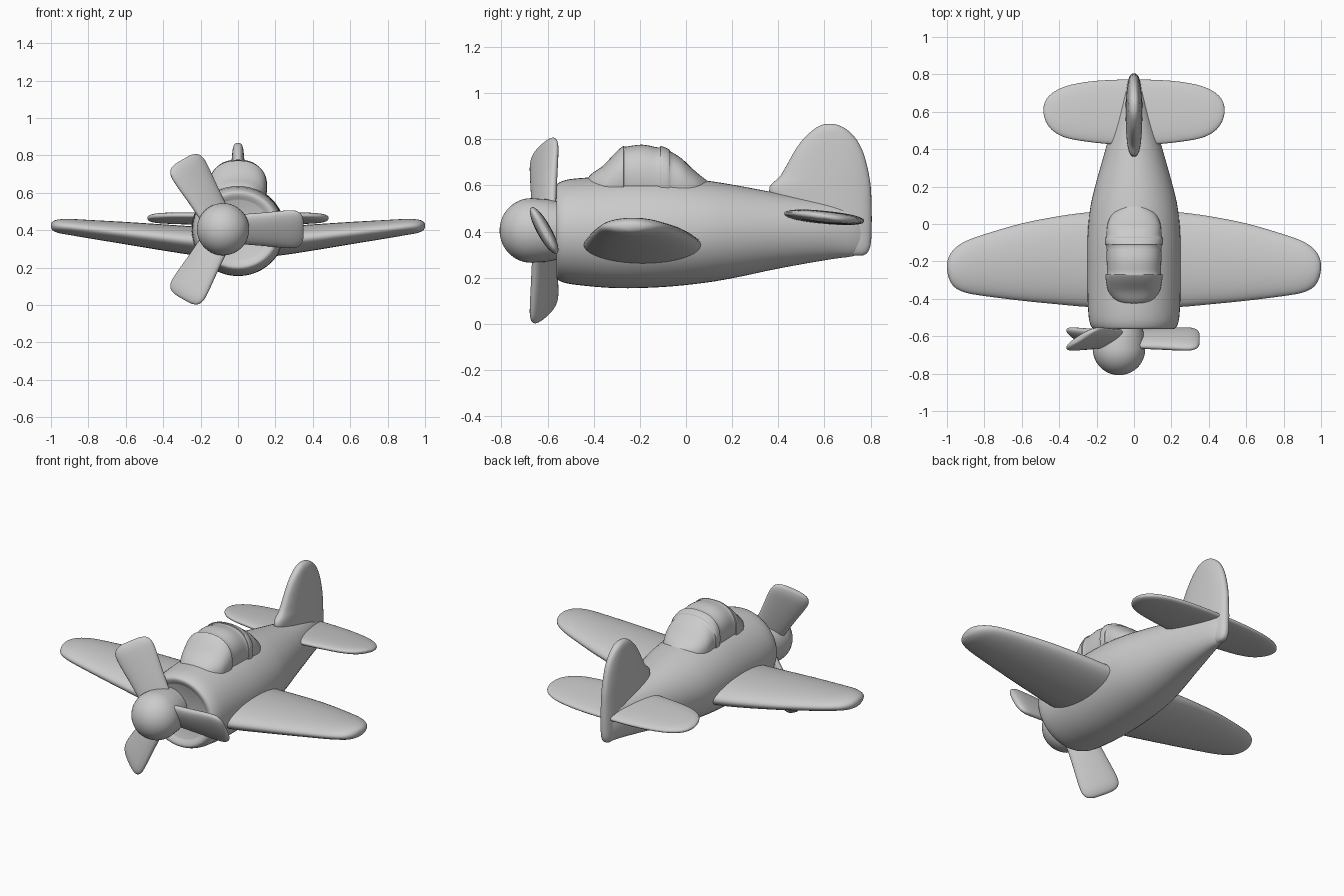
import bpy, bmesh, math
from mathutils import Vector, Matrix

grey = bpy.data.materials.new("light grey")
grey.diffuse_color = (0.6, 0.6, 0.6, 1)


def refine(rows, k):
    """Catmull-Rom interpolation between station rows."""
    out = []
    for i in range(len(rows) - 1):
        p0, p1, p2, p3 = (rows[max(i - 1, 0)], rows[i], rows[i + 1],
                          rows[min(i + 2, len(rows) - 1)])
        for s in range(k):
            t = s / k
            out.append([0.5 * (2 * b + (c - a) * t + (2 * a - 5 * b + 4 * c - d) * t * t
                               + (3 * b - a - 3 * c + d) * t ** 3)
                        for a, b, c, d in zip(p0, p1, p2, p3)])
    return out + [list(rows[-1])]


def spow(v, e):
    return math.copysign(abs(v) ** e, v)


def loft(name, rows, place, n=40, k=4, power=1.0, mirror=False, matrix=None, angle=50):
    """Skin rings; place(row, c, s) gives the point for a section at unit (c, s)."""
    bm = bmesh.new()
    rings = []
    for row in (refine(rows, k) if k > 1 else rows):
        ring = []
        for i in range(n):
            a = 2 * math.pi * i / n
            ring.append(bm.verts.new(place(row, spow(math.cos(a), power), spow(math.sin(a), power))))
        rings.append(ring)
    for r0, r1 in zip(rings, rings[1:]):
        for i in range(n):
            j = (i + 1) % n
            bm.faces.new((r0[i], r0[j], r1[j], r1[i]))
    bm.faces.new(rings[0])
    bm.faces.new(rings[-1])
    if matrix:
        bm.transform(matrix)
    if mirror:
        geo = bmesh.ops.duplicate(bm, geom=bm.verts[:] + bm.edges[:] + bm.faces[:])["geom"]
        for v in geo:
            if isinstance(v, bmesh.types.BMVert):
                v.co.x = -v.co.x
    bmesh.ops.recalc_face_normals(bm, faces=bm.faces[:])
    me = bpy.data.meshes.new(name)
    bm.to_mesh(me)
    bm.free()
    me.materials.append(grey)
    ob = bpy.data.objects.new(name, me)
    bpy.context.collection.objects.link(ob)
    bpy.ops.object.select_all(action='DESELECT')
    ob.select_set(True)
    bpy.context.view_layer.objects.active = ob
    bpy.ops.object.shade_smooth_by_angle(angle=math.radians(angle))
    return ob


# Rings across y: y, half width, bottom, top
def body_ring(r, c, s):
    return (r[1] * c, r[0], (r[2] + r[3]) / 2 + s * (r[3] - r[2]) / 2)


# Fuselage
loft("fuselage", [(-0.545, 0.17, 0.24, 0.56), (-0.562, 0.205, 0.205, 0.595),
                  (-0.545, 0.23, 0.185, 0.615), (-0.48, 0.244, 0.17, 0.63),
                  (-0.3, 0.25, 0.155, 0.64), (-0.1, 0.25, 0.16, 0.64), (0.08, 0.235, 0.178, 0.622),
                  (0.22, 0.203, 0.202, 0.6), (0.38, 0.158, 0.236, 0.57), (0.52, 0.118, 0.262, 0.545),
                  (0.64, 0.08, 0.282, 0.525), (0.72, 0.052, 0.293, 0.51), (0.765, 0.03, 0.31, 0.49)],
     body_ring, n=48)

# Canopy with raised frame bands
loft("canopy", [(-0.43, 0.05, 0.55, 0.625), (-0.41, 0.1, 0.52, 0.65), (-0.36, 0.137, 0.5, 0.685),
                (-0.315, 0.148, 0.5, 0.733), (-0.29, 0.152, 0.5, 0.757), (-0.27, 0.152, 0.5, 0.772),
                (-0.262, 0.144, 0.5, 0.768), (-0.19, 0.147, 0.5, 0.777), (-0.118, 0.147, 0.5, 0.764),
                (-0.11, 0.155, 0.5, 0.771), (-0.075, 0.155, 0.5, 0.758), (-0.067, 0.148, 0.5, 0.748),
                (-0.02, 0.146, 0.5, 0.718), (0.02, 0.135, 0.5, 0.68), (0.06, 0.11, 0.52, 0.645),
                (0.1, 0.05, 0.55, 0.615)],
     body_ring, n=40, k=3, power=0.85)


# Rings across x: x, leading y, trailing y, centre z, half thickness, nose-up tilt
def wing_ring(r, c, s):
    return (r[0], (r[1] + r[2]) / 2 + c * (r[2] - r[1]) / 2, r[3] + s * r[4] - c * r[5])


# Main wings
loft("wings", [(0.1, -0.445, 0.075, 0.335, 0.085, 0), (0.25, -0.443, 0.062, 0.345, 0.077, 0),
               (0.4, -0.43, 0.042, 0.361, 0.07, 0), (0.6, -0.41, 0.003, 0.384, 0.06, 0),
               (0.8, -0.385, -0.055, 0.406, 0.049, 0), (0.9, -0.367, -0.092, 0.417, 0.043, 0),
               (0.96, -0.337, -0.132, 0.421, 0.036, 0), (0.99, -0.29, -0.175, 0.423, 0.024, 0),
               (1.0, -0.24, -0.215, 0.423, 0.008, 0)],
     wing_ring, mirror=True)

# Tailplane
loft("tailplane", [(0.02, 0.42, 0.772, 0.462, 0.028, 0.016), (0.13, 0.427, 0.77, 0.462, 0.028, 0.016),
                   (0.25, 0.44, 0.76, 0.463, 0.027, 0.016), (0.36, 0.46, 0.738, 0.464, 0.025, 0.015),
                   (0.43, 0.495, 0.705, 0.464, 0.022, 0.012), (0.47, 0.545, 0.665, 0.464, 0.015, 0.008),
                   (0.485, 0.595, 0.62, 0.464, 0.005, 0.002)],
     wing_ring, mirror=True, power=0.85)

# Tail fin: z, leading y, trailing y, half thickness
loft("tail_fin", [(0.296, 0.72, 0.765, 0.012), (0.31, 0.68, 0.787, 0.025), (0.35, 0.6, 0.801, 0.036),
                  (0.45, 0.45, 0.805, 0.044), (0.575, 0.36, 0.802, 0.044), (0.64, 0.408, 0.794, 0.042),
                  (0.7, 0.443, 0.781, 0.039), (0.75, 0.471, 0.765, 0.036), (0.8, 0.507, 0.738, 0.032),
                  (0.84, 0.55, 0.7, 0.027), (0.86, 0.583, 0.664, 0.018), (0.867, 0.61, 0.635, 0.006)],
     lambda r, c, s: (s * r[3], (r[1] + r[2]) / 2 + c * (r[2] - r[1]) / 2, r[0]), power=0.8)

# Propeller hub: domed nose with a straight shank
HUB = Vector((-0.08, 0, 0.405))
dome = [(-0.67 - 0.138 * math.cos(a), 0.14 * math.sin(a))
        for a in [math.radians(2 + 8 * i) for i in range(12)]]
dome += [(-0.6, 0.135), (-0.53, 0.12)]
loft("propeller_hub", dome, lambda r, c, s: (HUB.x + r[1] * c, r[0], HUB.z + r[1] * s), n=40, k=1)

# Propeller blades: radius, half chord, half thickness, pitched and spun about the hub
blade = [(0.04, 0.085, 0.028), (0.13, 0.092, 0.03), (0.22, 0.1, 0.031), (0.33, 0.112, 0.03),
         (0.385, 0.112, 0.027), (0.415, 0.095, 0.02), (0.428, 0.065, 0.012), (0.431, 0.04, 0.005)]
for i in range(3):
    m = (Matrix.Translation((HUB.x, -0.615, HUB.z)) @ Matrix.Rotation(math.radians(120 * i), 4, 'Y')
         @ Matrix.Rotation(math.radians(29), 4, 'X'))
    loft("propeller_blade_%d" % (i + 1), blade, lambda r, c, s: (r[0], s * r[2], c * r[1]),
         n=28, power=0.9, matrix=m)
